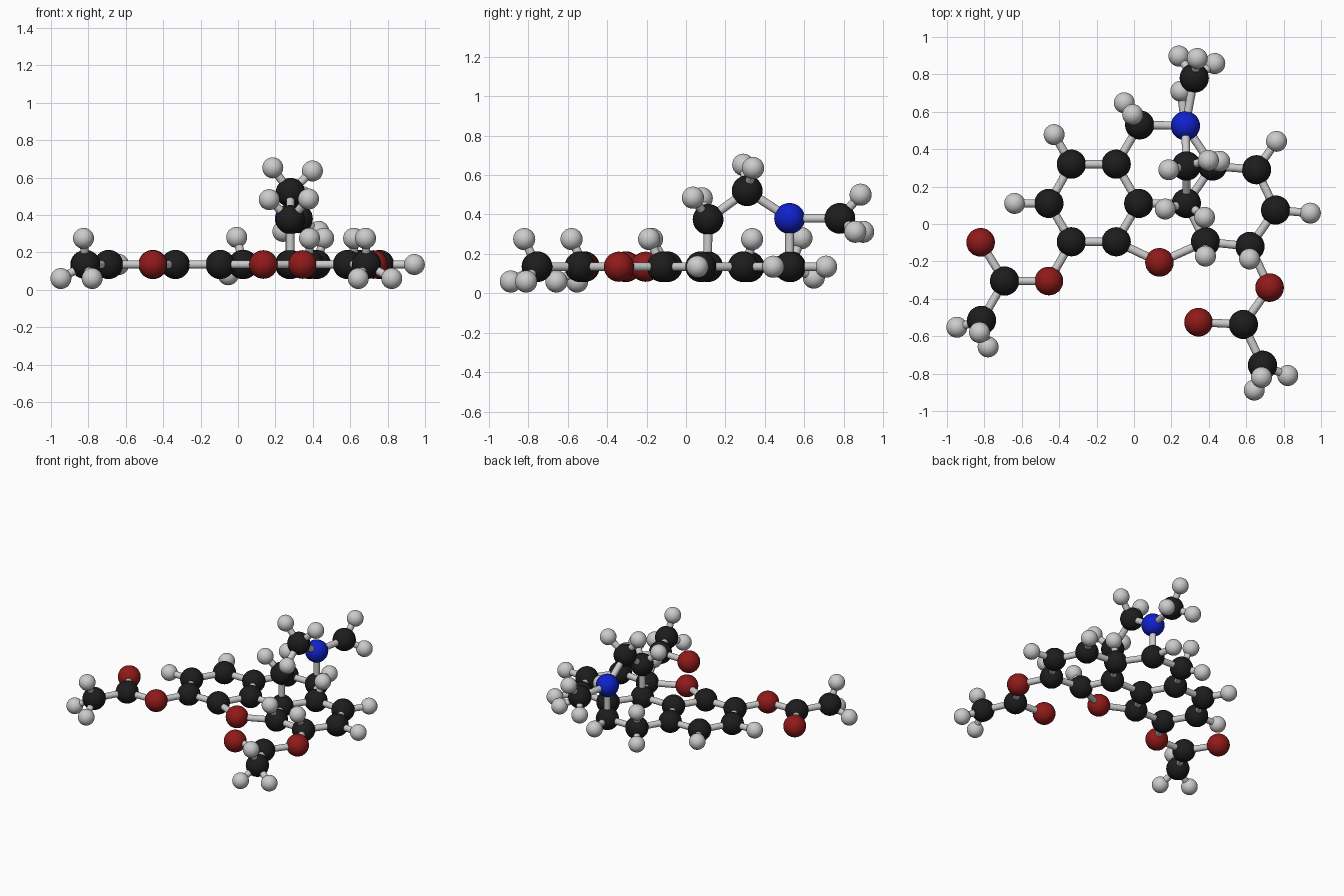
import bpy
import math
from mathutils import Vector

if "Cube" in bpy.data.objects:
    bpy.data.objects.remove(bpy.data.objects["Cube"])

PLANE = 0.135          # height of the flat ring layer
R_HEAVY, R_H, R_BOND = 0.078, 0.056, 0.022


def material(name, rgb):
    m = bpy.data.materials.new(name)
    m.diffuse_color = (*rgb, 1)
    m.use_nodes = True
    m.node_tree.nodes["Principled BSDF"].inputs["Base Color"].default_value = m.diffuse_color
    return m


def shared_mesh(name, mat=None):
    """Turn the active primitive into a reusable smooth mesh."""
    ob = bpy.context.object
    bpy.ops.object.shade_smooth_by_angle(angle=math.radians(40))
    me = ob.data
    me.name = name
    if mat:
        me.materials.append(mat)
    bpy.data.objects.remove(ob)
    return me


def ball_mesh(name, radius, mat=None):
    bpy.ops.mesh.primitive_uv_sphere_add(segments=32, ring_count=16, radius=radius)
    return shared_mesh(name, mat)


def place(name, me, loc):
    ob = bpy.data.objects.new(name, me)
    ob.location = loc
    bpy.context.collection.objects.link(ob)
    return ob


balls = {
    "c": ("carbon", ball_mesh("carbon", R_HEAVY, material("black", (0.012, 0.012, 0.012)))),
    "o": ("oxygen", ball_mesh("oxygen", R_HEAVY * 0.98, material("red", (0.28, 0.01, 0.01)))),
    "n": ("nitrogen", ball_mesh("nitrogen", R_HEAVY, material("blue", (0.005, 0.015, 0.6)))),
}
hydrogen = ball_mesh("hydrogen", R_H)
bpy.ops.mesh.primitive_cylinder_add(vertices=20, radius=R_BOND, depth=1)
stick = shared_mesh("stick")


def bond(a, b):
    a, b = Vector(a), Vector(b)
    ob = place("bond", stick, (a + b) / 2)
    ob.rotation_euler = (b - a).to_track_quat("Z", "Y").to_euler()
    ob.scale = (1, 1, (b - a).length)


# Heavy atoms: first letter of the key is the element
atoms = {
    # six-sided flat ring on the left
    "c1": (-.335, -.095), "c2": (-.455, .11), "c3": (-.335, .32),
    "c4": (-.095, .32), "c5": (.025, .11), "c6": (-.095, -.095),
    # middle and right rings
    "c7": (.03, .53), "c8": (.275, .525), "c9": (.42, .31), "c10": (.28, .11),
    "c11": (.655, .29), "c12": (.757, .075), "c13": (.62, -.12),
    "c14": (.382, -.095), "o1": (.136, -.205),
    # raised bridge
    "c15": (.28, .112, .375), "c16": (.28, .31, .52),
    "n1": (.275, .525, .38), "c17": (.322, .78, .38),
    # left and right side arms
    "o2": (-.455, -.305), "c18": (-.692, -.305), "o3": (-.82, -.098), "c19": (-.815, -.515),
    "o4": (.725, -.34), "c20": (.585, -.537), "o5": (.345, -.525), "c21": (.687, -.755),
}
atoms = {k: Vector(p if len(p) == 3 else (*p, PLANE)) for k, p in atoms.items()}

# Bonds as chains of atoms
chains = """c1 c2 c3 c4 c5 c6 c1
c4 c7 c8 c9 c10 c5
c9 c11 c12 c13 c14 c10
c6 o1 c14
c10 c15 c16 n1 c8
n1 c17
c1 o2 c18 o3
c18 c19
c13 o4 c20 o5
c20 c21"""

# Hydrogen positions by parent atom
LOW, HIGH = 0.06, 0.275
hydrogens = {
    "c2": [(-.638, .11, PLANE)], "c3": [(-.427, .478, PLANE)],
    "c11": [(.762, .442, PLANE)], "c12": [(.943, .058, PLANE)],
    "c8": [(.25, .71, PLANE)],
    "c7": [(-.052, .648, .08), (-.007, .585, .28)],
    "c9": [(.458, .335, HIGH)], "c13": [(.618, -.187, HIGH)], "c14": [(.382, -.172, HIGH)],
    "c15": [(.167, .08, .482), (.377, .035, .485)],
    "c16": [(.186, .29, .652), (.398, .34, .635)],
    "c17": [(.24, .898, .312), (.338, .885, .5), (.432, .858, .312)],
    "c19": [(-.947, -.552, LOW), (-.826, -.58, HIGH), (-.78, -.657, LOW)],
    "c21": [(.643, -.888, LOW), (.682, -.82, HIGH), (.822, -.81, LOW)],
}

for key, p in atoms.items():
    name, me = balls[key[0]]
    place(name + "_atom", me, p)

for line in chains.splitlines():
    ks = line.split()
    for a, b in zip(ks, ks[1:]):
        bond(atoms[a], atoms[b])

for key, points in hydrogens.items():
    for p in points:
        place("hydrogen_atom", hydrogen, p)
        bond(atoms[key], p)
